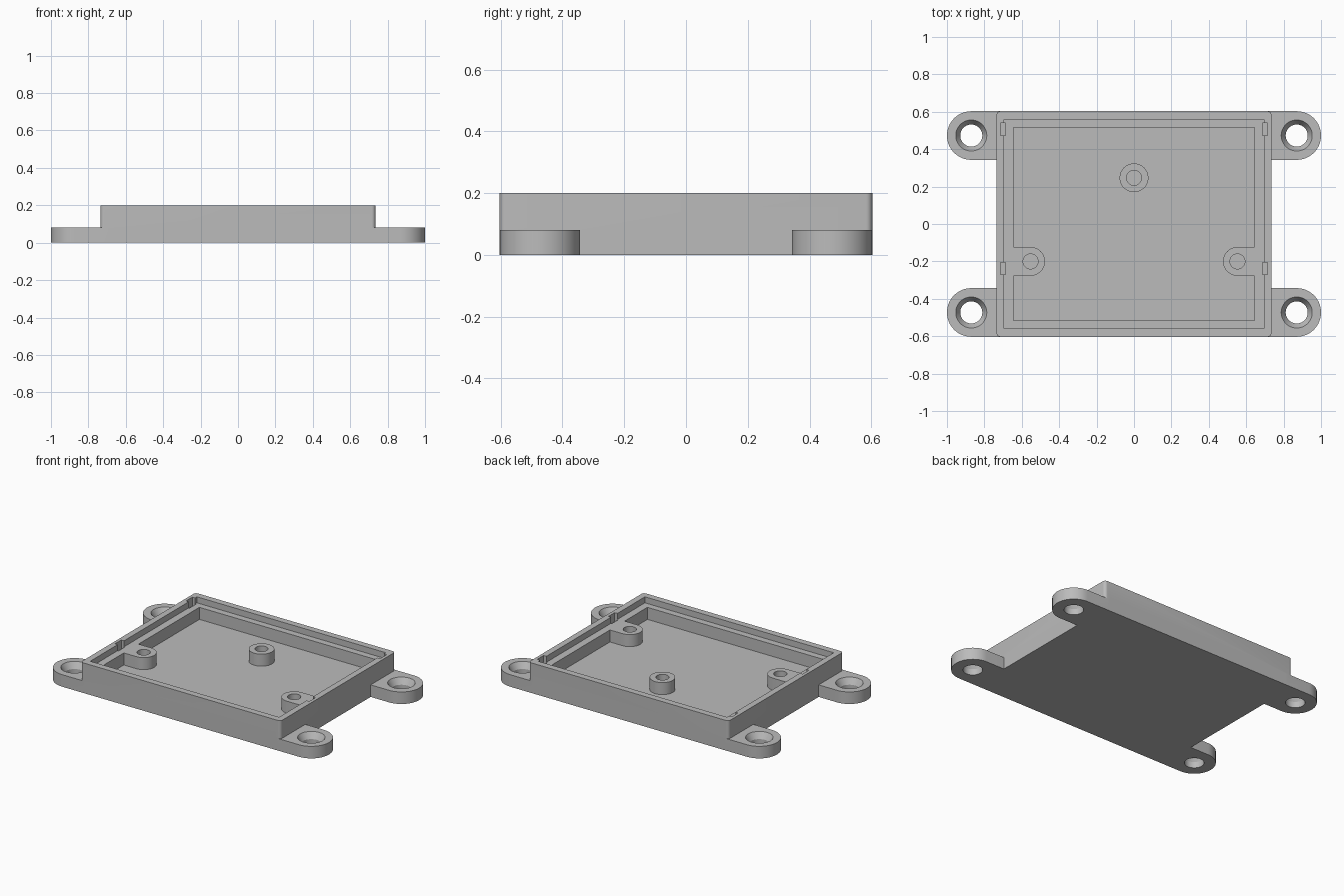
import bpy, bmesh, math

old = bpy.data.objects.get("Cube")
if old:
    bpy.data.objects.remove(old, do_unlink=True)

grey = bpy.data.materials.new("light_grey_plastic")
grey.use_nodes = True
grey.diffuse_color = (0.5, 0.5, 0.5, 1)
grey.node_tree.nodes["Principled BSDF"].inputs["Base Color"].default_value = (0.5, 0.5, 0.5, 1)

HALF_X, HALF_Y, HEIGHT = 0.735, 0.603, 0.2
EAR_X, EAR_Y, EAR_R, EAR_H = 0.87, 0.473, 0.13, 0.08
FLOOR, LEDGE = 0.08, 0.16
POST_R, SCREW_R, SIDE_POST_X, SIDE_POST_Y = 0.077, 0.04, 0.553, -0.2
TAU = math.tau


def make_object(name, bm):
    bmesh.ops.recalc_face_normals(bm, faces=bm.faces)
    mesh = bpy.data.meshes.new(name)
    bm.to_mesh(mesh)
    bm.free()
    mesh.materials.append(grey)
    obj = bpy.data.objects.new(name, mesh)
    bpy.context.collection.objects.link(obj)
    return obj


def prism(name, outline, z0, z1):
    bm = bmesh.new()
    face = bm.faces.new([bm.verts.new((x, y, z0)) for x, y in outline])
    result = bmesh.ops.extrude_face_region(bm, geom=[face])
    verts = [v for v in result["geom"] if isinstance(v, bmesh.types.BMVert)]
    bmesh.ops.translate(bm, verts=verts, vec=(0, 0, z1 - z0))
    return make_object(name, bm)


def arc(cx, cy, r, start, end, steps):
    return [(cx + r * math.cos(start + (end - start) * i / steps),
             cy + r * math.sin(start + (end - start) * i / steps)) for i in range(steps + 1)]


def box(name, x0, x1, y0, y1, z0, z1):
    return prism(name, [(x0, y0), (x1, y0), (x1, y1), (x0, y1)], z0, z1)


def frustum(name, x, y, r0, r1, z0, z1):
    bm = bmesh.new()
    bmesh.ops.create_cone(bm, cap_ends=True, segments=48, radius1=r0, radius2=r1, depth=z1 - z0)
    bmesh.ops.translate(bm, verts=bm.verts, vec=(x, y, (z0 + z1) / 2))
    return make_object(name, bm)


def tab(name, cx, cy, r, reach, side, z0, z1):
    # Slab with one rounded end, pointing towards side (+1 or -1 in x)
    pts = arc(0, 0, r, -TAU / 4, TAU / 4, 32) + [(-reach, r), (-reach, -r)]
    return prism(name, [(cx + side * x, cy + y) for x, y in pts], z0, z1)


def boolean(target, other, operation):
    mod = target.modifiers.new(operation, 'BOOLEAN')
    mod.operation, mod.solver, mod.object = operation, 'EXACT', other
    bpy.context.view_layer.objects.active = target
    bpy.ops.object.modifier_apply(modifier=mod.name)
    bpy.data.objects.remove(other, do_unlink=True)


# Main block with softly rounded upright corners
R = 0.02
outline = []
for i, (sx, sy) in enumerate([(1, 1), (-1, 1), (-1, -1), (1, -1)]):
    outline += arc(sx * (HALF_X - R), sy * (HALF_Y - R), R, i * TAU / 4, (i + 1) * TAU / 4, 6)
tray = prism("enclosure_tray", outline, 0, HEIGHT)

# Mounting ears
for sx in (-1, 1):
    for sy in (-1, 1):
        boolean(tray, tab("ear", sx * EAR_X, sy * EAR_Y, EAR_R, 0.18, sx, 0, EAR_H), 'UNION')

# Cavity: shallow lid recess above a ledge, then the deeper well
boolean(tray, box("recess", -0.694, 0.694, -0.56, 0.56, LEDGE, 0.3), 'DIFFERENCE')
boolean(tray, box("well", -0.645, 0.645, -0.516, 0.516, FLOOR, 0.3), 'DIFFERENCE')

# Screw posts: one free standing, two growing from the side walls
boolean(tray, frustum("post", 0, 0.247, POST_R, POST_R, 0.06, LEDGE), 'UNION')
for side in (-1, 1):
    boolean(tray, tab("side_post", side * SIDE_POST_X, SIDE_POST_Y, POST_R, 0.12, -side,
                      0.06, LEDGE), 'UNION')
for x, y in [(0, 0.247), (SIDE_POST_X, SIDE_POST_Y), (-SIDE_POST_X, SIDE_POST_Y)]:
    boolean(tray, frustum("screw_hole", x, y, SCREW_R, SCREW_R, 0.05, 0.3), 'DIFFERENCE')

# Countersunk ear holes and snap slots in the side walls
for sx in (-1, 1):
    for sy in (-1, 1):
        x, y = sx * EAR_X, sy * EAR_Y
        boolean(tray, frustum("hole", x, y, 0.059, 0.059, -0.1, 0.15), 'DIFFERENCE')
        boolean(tray, frustum("sink", x, y, 0.059, 0.107, 0.04, 0.12), 'DIFFERENCE')
    for y in (-0.238, 0.507):
        x0, x1 = sorted((sx * 0.688, sx * 0.714))
        boolean(tray, box("slot", x0, x1, y - 0.033, y + 0.033, 0.14, 0.3), 'DIFFERENCE')

bpy.ops.object.select_all(action='DESELECT')
tray.select_set(True)
bpy.context.view_layer.objects.active = tray
bpy.ops.object.shade_smooth_by_angle(angle=math.radians(25))
